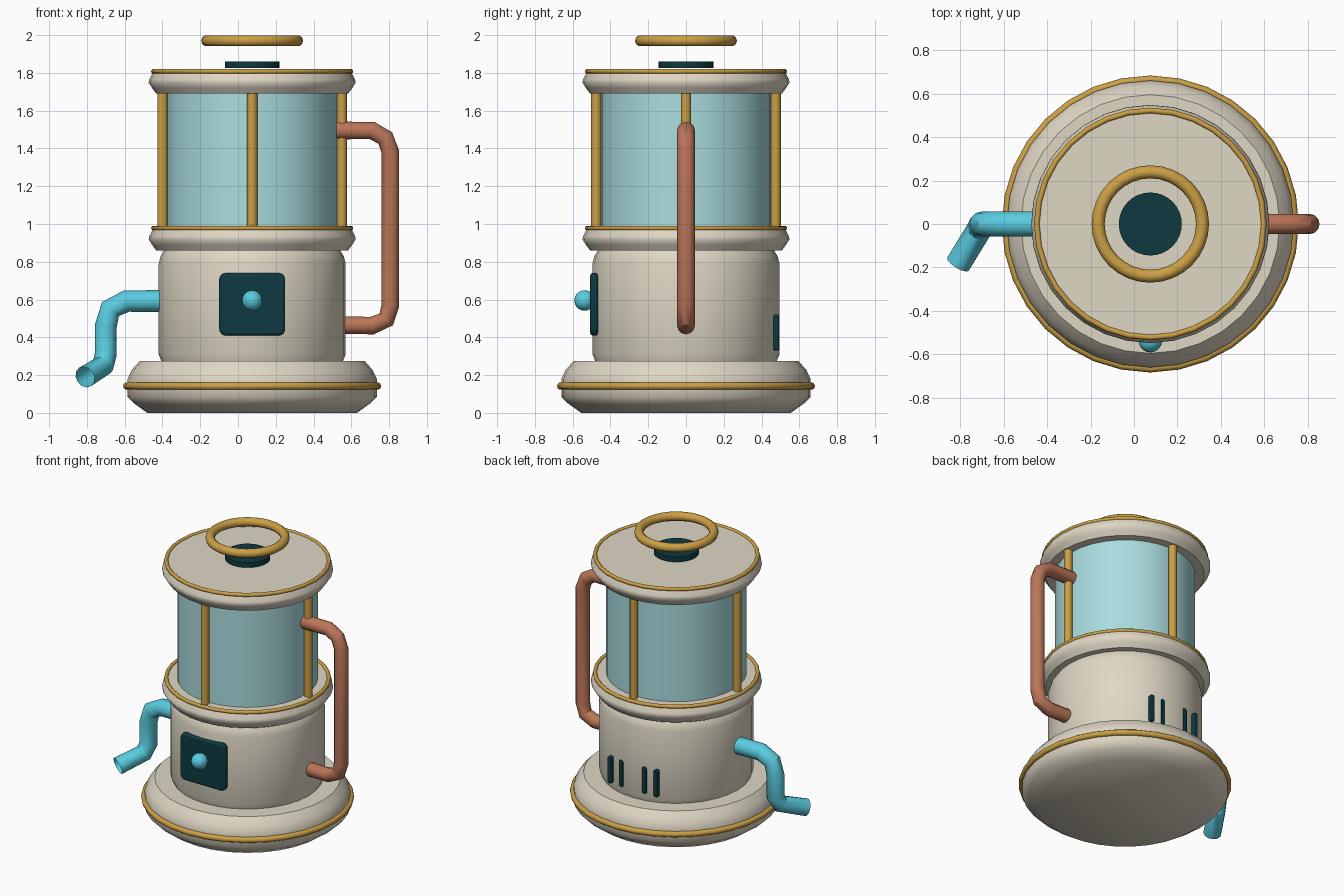
import bpy
import bmesh
from math import cos, sin, pi, radians

cube = bpy.data.objects.get("Cube")
if cube:
    bpy.data.objects.remove(cube, do_unlink=True)

AXIS = 0.075   # x position of the body's centre line
SIDES = 32


def material(name, r, g, b):
    m = bpy.data.materials.new(name)
    m.use_nodes = True
    m.diffuse_color = (r, g, b, 1)
    shader = m.node_tree.nodes["Principled BSDF"]
    shader.inputs["Base Color"].default_value = (r, g, b, 1)
    shader.inputs["Roughness"].default_value = 0.6
    return m


cream = material("cream", 0.74, 0.68, 0.56)
glass_blue = material("pale glass blue", 0.40, 0.72, 0.74)
gold = material("brass gold", 0.60, 0.35, 0.06)
copper = material("copper", 0.50, 0.18, 0.10)
dark_teal = material("dark teal", 0.004, 0.042, 0.051)
cyan = material("cyan", 0.10, 0.60, 0.74)


def finish(obj, name, mat, angle=45):
    obj.name = name
    obj.data.name = name
    obj.data.materials.clear()
    obj.data.materials.append(mat)
    bpy.ops.object.select_all(action="DESELECT")
    obj.select_set(True)
    bpy.context.view_layer.objects.active = obj
    bpy.ops.object.shade_smooth_by_angle(angle=radians(angle))
    return obj


def from_bmesh(bm, name, mat, angle=45):
    bmesh.ops.recalc_face_normals(bm, faces=bm.faces)
    mesh = bpy.data.meshes.new(name)
    bm.to_mesh(mesh)
    bm.free()
    obj = bpy.data.objects.new(name, mesh)
    bpy.context.collection.objects.link(obj)
    return finish(obj, name, mat, angle)


def lathe(name, profile, mat):
    """Turn (radius, height) points around the body axis, closed at both ends."""
    bm = bmesh.new()
    rings = []
    for r, z in profile:
        angles = [2 * pi * i / SIDES for i in range(SIDES)]
        rings.append([bm.verts.new((AXIS + r * cos(a), r * sin(a), z)) for a in angles])
    for low, high in zip(rings, rings[1:]):
        for i in range(SIDES):
            j = (i + 1) % SIDES
            bm.faces.new((low[i], low[j], high[j], high[i]))
    bm.faces.new(rings[0])
    bm.faces.new(rings[-1])
    return from_bmesh(bm, name, mat)


def ring(name, major, minor, z):
    bpy.ops.mesh.primitive_torus_add(
        location=(AXIS, 0, z), major_radius=major, minor_radius=minor,
        major_segments=SIDES, minor_segments=10)
    finish(bpy.context.object, name, gold, 60)


def tube(name, points, radius, mat, caps):
    curve = bpy.data.curves.new(name, "CURVE")
    curve.dimensions = "3D"
    curve.bevel_depth = radius
    curve.bevel_resolution = 4
    curve.use_fill_caps = caps
    spline = curve.splines.new("POLY")
    spline.points.add(len(points) - 1)
    for p, co in zip(spline.points, points):
        p.co = (*co, 1)
    obj = bpy.data.objects.new(name, curve)
    bpy.context.collection.objects.link(obj)
    bpy.ops.object.select_all(action="DESELECT")
    obj.select_set(True)
    bpy.context.view_layer.objects.active = obj
    bpy.ops.object.convert(target="MESH")
    finish(bpy.context.object, name, mat, 35)


def rounded_plate(name, centre, size, corner, edge):
    """Plate facing along y with rounded corners and softened rims."""
    bm = bmesh.new()
    bmesh.ops.create_cube(bm, size=1)
    for v in bm.verts:
        v.co = [c + s * k for c, s, k in zip(centre, size, v.co)]
    corners = [e for e in bm.edges
               if abs(e.verts[0].co.y - e.verts[1].co.y) > size[1] / 2]
    bmesh.ops.bevel(bm, geom=corners, offset=corner, segments=4,
                    profile=0.5, affect="EDGES")
    obj = from_bmesh(bm, name, dark_teal, 40)
    bevel = obj.modifiers.new("soft rim", "BEVEL")
    bevel.width = edge
    bevel.segments = 2
    bevel.limit_method = "ANGLE"
    bevel.angle_limit = radians(60)


# Base, body and glass chamber
lathe("base", [(0.555, 0), (0.625, 0.05), (0.66, 0.085), (0.66, 0.18),
               (0.637, 0.228), (0.595, 0.275)], cream)
lathe("body", [(0.475, 0.26), (0.495, 0.31), (0.495, 0.79),
               (0.485, 0.83), (0.46, 0.87)], cream)
lathe("glass_chamber", [(0.45, 0.97), (0.45, 1.70)], glass_blue)

# Matching collar and lid, each with a brass trim
for name, z in (("collar", 0.86), ("lid", 1.69)):
    lathe(name, [(0.508, z), (0.53, z + 0.03), (0.548, z + 0.058),
                 (0.545, z + 0.075), (0.522, z + 0.12)], cream)
    ring(name + "_trim", 0.522, 0.013, z + 0.118)
ring("base_trim", 0.663, 0.02, 0.142)

# Posts around the glass
for i, side in enumerate(("left", "back", "right", "front")):
    a = i * pi / 2
    bpy.ops.mesh.primitive_cylinder_add(
        vertices=12, radius=0.027, depth=0.74,
        location=(AXIS + 0.475 * cos(a), 0.475 * sin(a), 1.335))
    finish(bpy.context.object, side + "_post", gold)

# Cap disc and lifting ring above the lid
lathe("cap_disc", [(0.145, 1.825), (0.145, 1.86)], dark_teal)
ring("lifting_ring", 0.24, 0.03, 1.97)

# Side handle
tube("handle", [(0.52, 0, 1.495), (0.71, 0, 1.495), (0.78, 0, 1.455),
                (0.807, 0, 1.38), (0.807, 0, 0.57), (0.785, 0, 0.495),
                (0.71, 0, 0.462), (0.54, 0, 0.465)], 0.047, copper, True)

# Open-ended bent spout
tube("spout", [(-0.38, 0, 0.592), (-0.59, 0, 0.592), (-0.675, 0, 0.55),
               (-0.70, 0, 0.46), (-0.70, 0, 0.31), (-0.715, -0.03, 0.25),
               (-0.81, -0.185, 0.19)], 0.058, cyan, False)

# Front panel with knob
rounded_plate("front_panel", (AXIS, -0.486, 0.575), (0.35, 0.042, 0.33), 0.035, 0.012)
bpy.ops.mesh.primitive_uv_sphere_add(
    segments=20, ring_count=12, radius=0.054, location=(AXIS, -0.537, 0.595))
finish(bpy.context.object, "knob", cyan, 60)

# Row of back vents, the middle one sunk in the body
for i in range(-2, 3):
    rounded_plate(f"vent_{i + 3}", (AXIS + i * 0.09, 0.478, 0.425),
                  (0.032, 0.027, 0.19), 0.012, 0.004)
